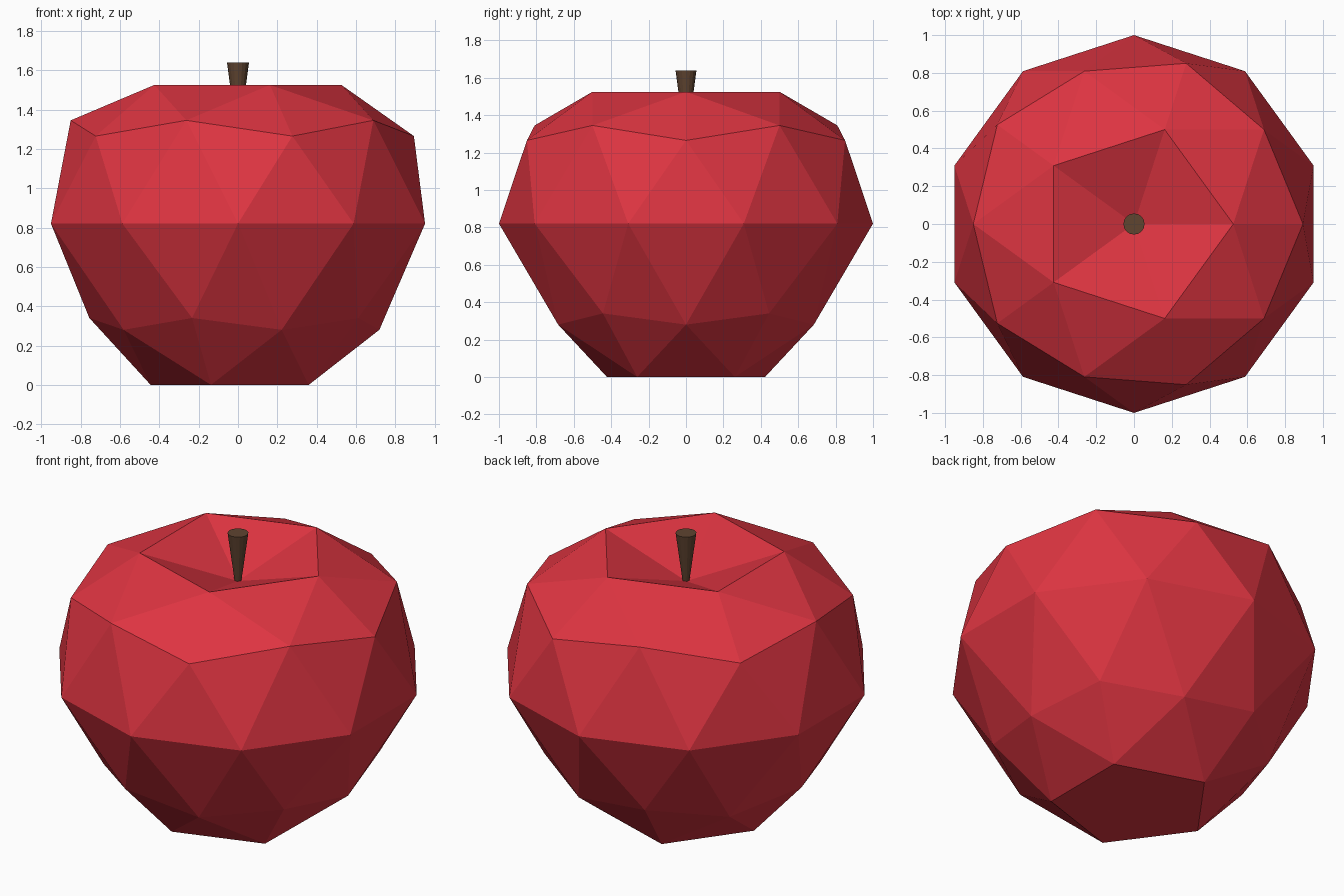
import bpy
import bmesh

cube = bpy.data.objects.get("Cube")
if cube:
    bpy.data.objects.remove(cube, do_unlink=True)


def make_material(name, rgb):
    mat = bpy.data.materials.new(name)
    mat.use_nodes = True
    color = (*rgb, 1.0)
    mat.diffuse_color = color
    mat.node_tree.nodes["Principled BSDF"].inputs["Base Color"].default_value = color
    return mat


def make_object(name, bm, mat):
    mesh = bpy.data.meshes.new(name)
    bmesh.ops.recalc_face_normals(bm, faces=bm.faces)
    bm.to_mesh(mesh)
    bm.free()
    mesh.materials.append(mat)
    obj = bpy.data.objects.new(name, mesh)
    bpy.context.collection.objects.link(obj)
    return obj


red = make_material("apple red", (0.73, 0.035, 0.053))
brown = make_material("stem brown", (0.115, 0.058, 0.03))

# Fruit body: icosphere whose rings are reshaped (sphere z, new z, radius scale)
RINGS = [
    (1.0, 1.355, 1.0),      # sunken pole
    (0.851, 1.525, 1.0),    # rim of the dip
    (0.526, 1.345, 1.0),
    (0.447, 1.265, 1.0),
    (0.0, 0.82, 1.0),       # widest ring
    (-0.447, 0.34, 0.845),
    (-0.526, 0.28, 0.845),
    (-0.851, 0.0, 0.845),   # flat base
    (-1.0, 0.0, 0.845),
]
bm = bmesh.new()
bmesh.ops.create_icosphere(bm, subdivisions=2, radius=1.0)
for v in bm.verts:
    _, z, scale = min(RINGS, key=lambda ring: abs(ring[0] - v.co.z))
    v.co = (v.co.x * scale, v.co.y * scale, z)
make_object("apple_body", bm, red)

# Stem: tapered cylinder standing in the dip
bottom, top = 1.34, 1.64
bm = bmesh.new()
bmesh.ops.create_cone(bm, cap_ends=True, segments=16,
                      radius1=0.016, radius2=0.056, depth=top - bottom)
bmesh.ops.translate(bm, verts=bm.verts, vec=(0, 0, (top + bottom) / 2))
make_object("stem", bm, brown)
